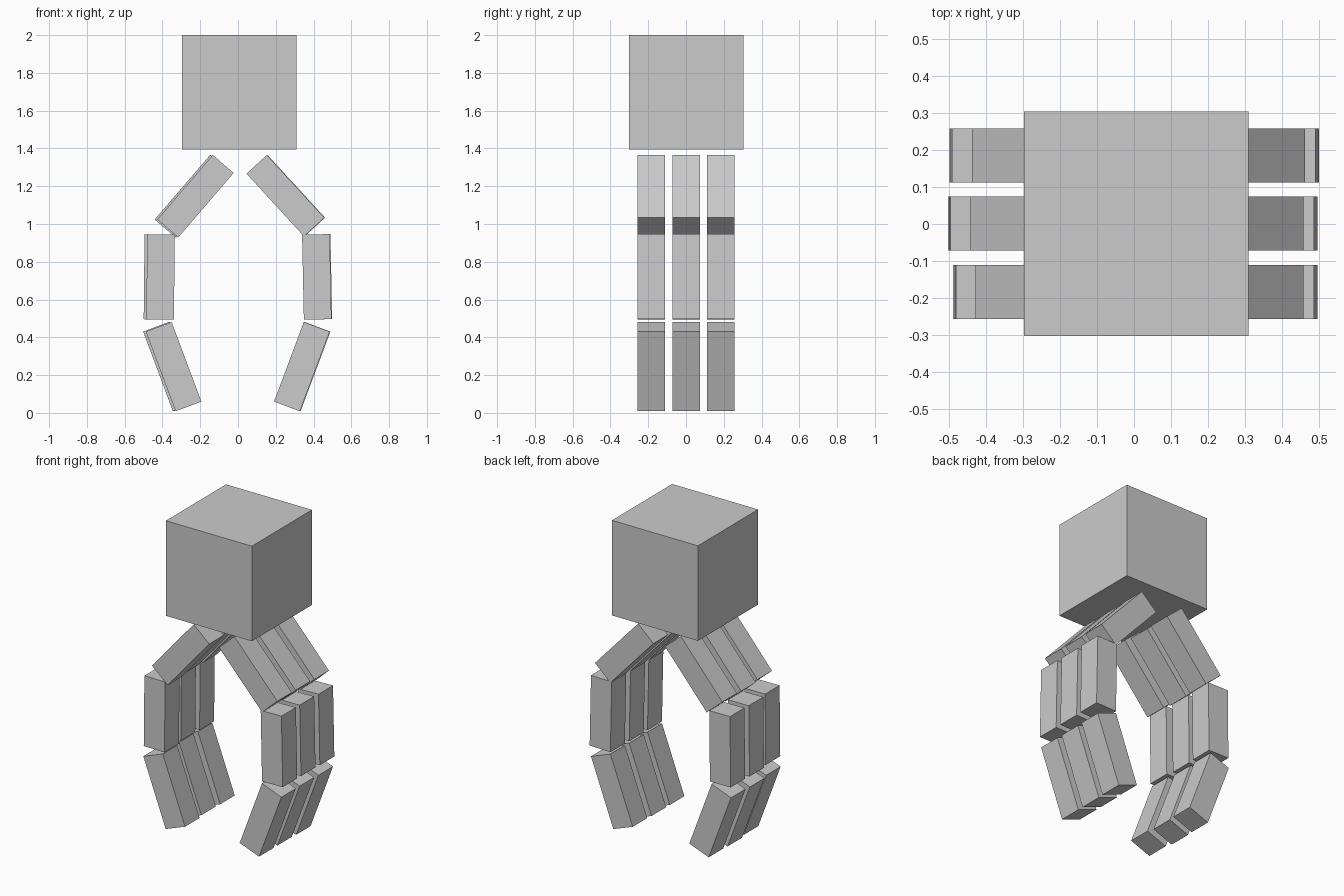
import bpy, math

if "Cube" in bpy.data.objects:
    bpy.data.objects.remove(bpy.data.objects["Cube"])

# Single flat grey
grey = bpy.data.materials.new("light_grey")
grey.diffuse_color = (0.6, 0.6, 0.6, 1)
grey.use_nodes = True
grey.node_tree.nodes["Principled BSDF"].inputs["Base Color"].default_value = grey.diffuse_color


def box(name, center, size, tilt=0.0):
    """Box tilted about the y axis by an angle in degrees."""
    bpy.ops.mesh.primitive_cube_add(size=1, location=center,
                                    rotation=(0, math.radians(tilt), 0))
    ob = bpy.context.object
    ob.name = name
    ob.scale = size
    ob.data.materials.append(grey)


# Wrist block
box("wrist_block", (0.006, 0.001, 1.697), (0.606, 0.606, 0.606))

# Three jointed fingers per side: (part, x, z, tilt)
SIDES = {
    "right": [("upper", 0.251, 1.15, -42.5), ("middle", 0.417, 0.72, -1.2),
              ("lower", 0.338, 0.245, 20.5)],
    "left": [("upper", -0.233, 1.147, 40.7), ("middle", -0.418, 0.72, 0.6),
             ("lower", -0.349, 0.245, -20.5)],
}
ROWS = [("front", -0.183), ("centre", 0.001), ("back", 0.185)]
# Small sideways offsets that keep the fingers slightly uneven
SHIFT = {"right": (0, 0, 0.004), "left": (0.008, -0.006, -0.002)}

for side, parts in SIDES.items():
    for (row, y), dx in zip(ROWS, SHIFT[side]):
        for part, x, z, tilt in parts:
            box(f"{side}_{row}_{part}_finger", (x + dx, y, z),
                (0.146, 0.146, 0.45), tilt)
